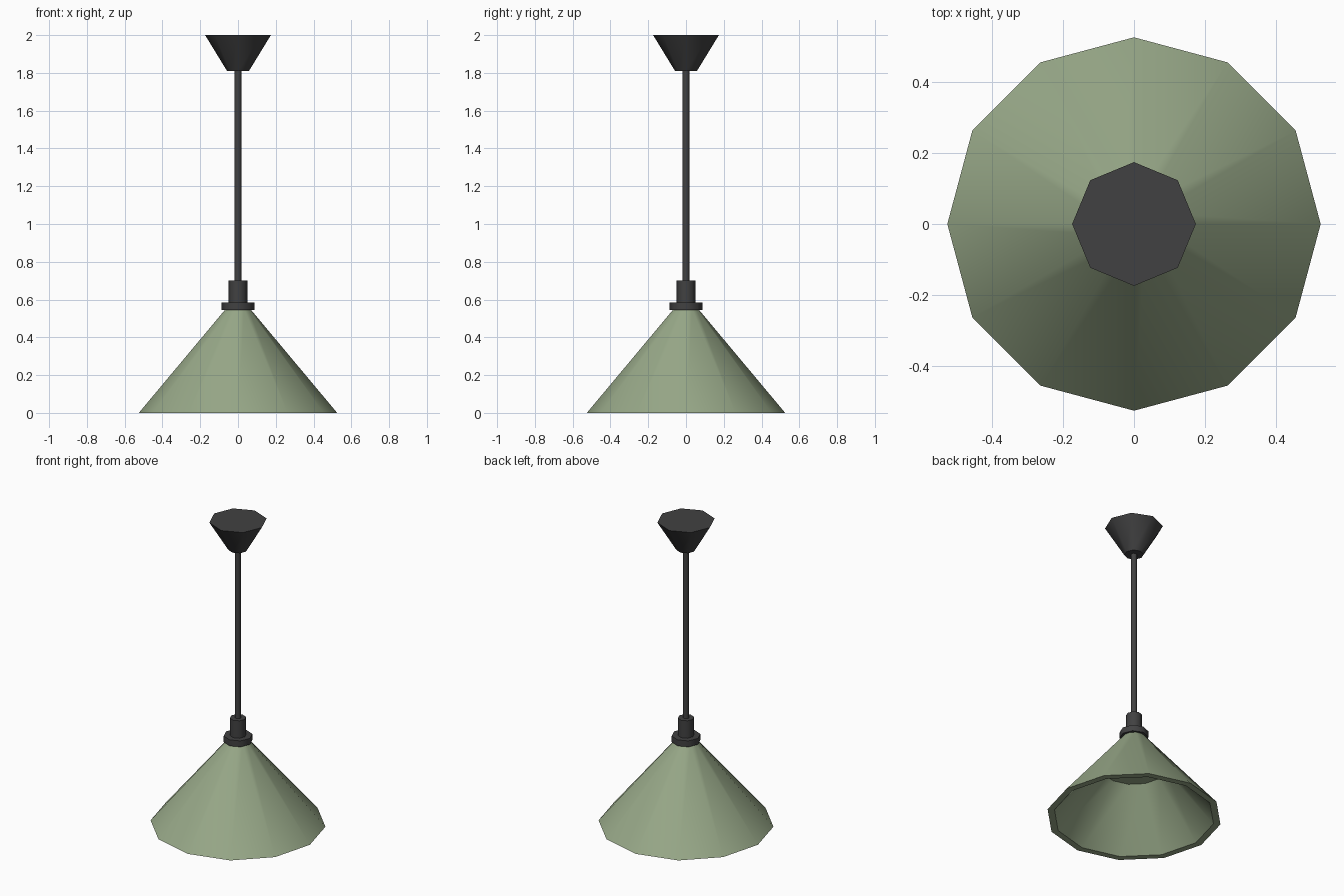
import bpy, math

if "Cube" in bpy.data.objects:
    bpy.data.objects.remove(bpy.data.objects["Cube"])


def material(name, rgb):
    m = bpy.data.materials.new(name)
    m.diffuse_color = (*rgb, 1)
    m.use_nodes = True
    m.node_tree.nodes["Principled BSDF"].inputs["Base Color"].default_value = m.diffuse_color
    return m


green = material("sage_green", (0.31, 0.39, 0.245))
dark = material("charcoal", (0.053, 0.053, 0.054))


def lathe(name, profile, sides, mat, smooth=46):
    """Spin (radius, z) points, listed bottom to top on the outside, and cap both ends."""
    verts = [(r * math.cos(2 * math.pi * i / sides), r * math.sin(2 * math.pi * i / sides), z)
             for r, z in profile for i in range(sides)]
    faces = [(k * sides + i, k * sides + (i + 1) % sides,
              (k + 1) * sides + (i + 1) % sides, (k + 1) * sides + i)
             for k in range(len(profile) - 1) for i in range(sides)]
    top = (len(profile) - 1) * sides
    faces += [tuple(reversed(range(sides))), tuple(range(top, top + sides))]
    mesh = bpy.data.meshes.new(name)
    mesh.from_pydata(verts, [], faces)
    mesh.materials.append(mat)
    ob = bpy.data.objects.new(name, mesh)
    bpy.context.collection.objects.link(ob)
    bpy.ops.object.select_all(action='DESELECT')
    ob.select_set(True)
    bpy.context.view_layer.objects.active = ob
    bpy.ops.object.shade_smooth_by_angle(angle=math.radians(smooth))
    return ob


# Conical shade: hollow inside, flat rim, outer wall parallel to the inner one
lathe("shade", [(0.195, 0.335), (0.483, 0.0), (0.525, 0.0), (0.065, 0.55)], 12, green, 30)

# Collar and socket above the shade
lathe("collar", [(0.087, 0.545), (0.087, 0.585)], 8, dark)
lathe("socket", [(0.049, 0.58), (0.049, 0.70)], 8, dark)

# Hanging rod and ceiling canopy
lathe("rod", [(0.0185, 0.69), (0.0185, 1.82)], 8, dark)
lathe("canopy", [(0.058, 1.81), (0.174, 2.0)], 8, dark)
